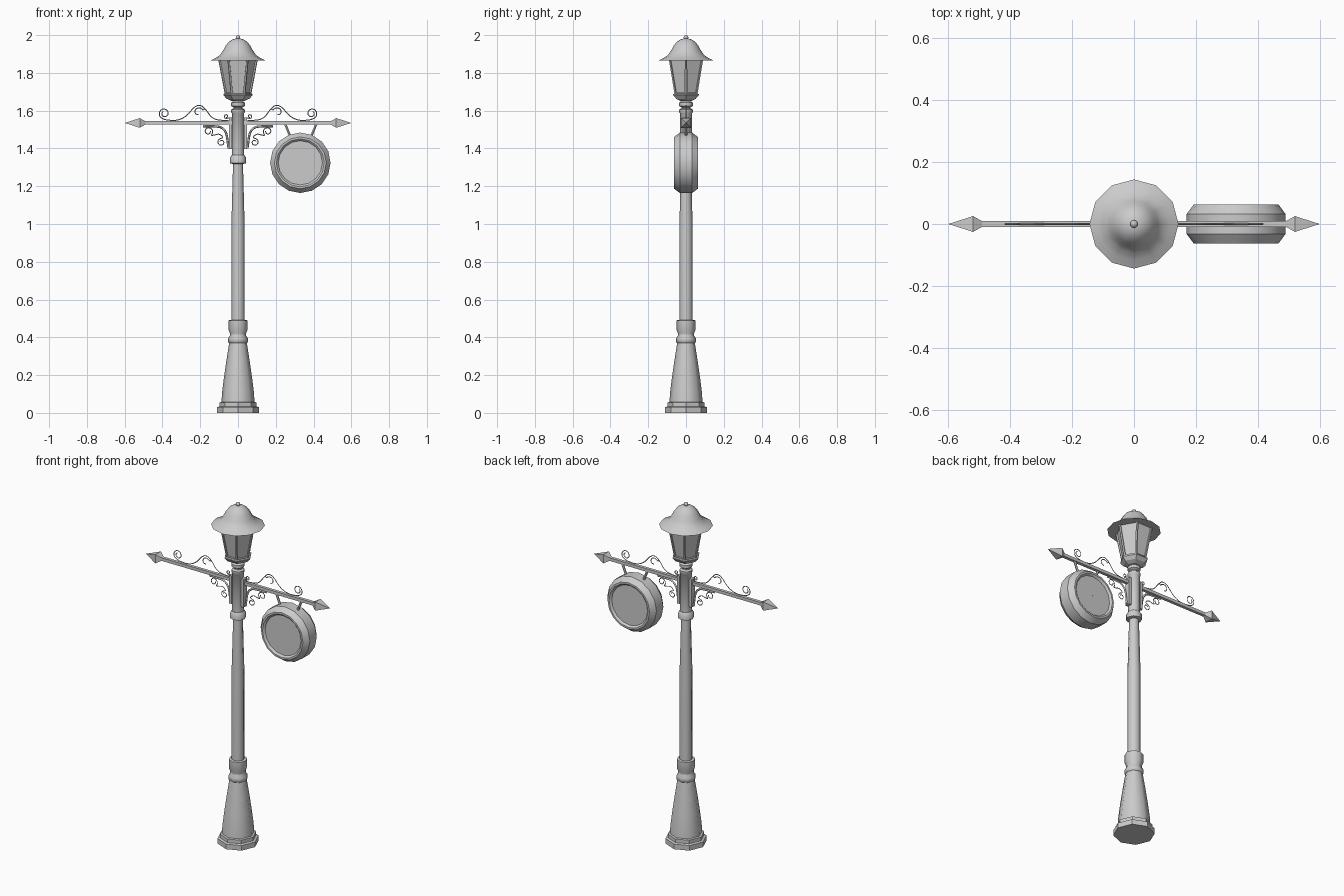
import bpy, bmesh, math
from mathutils import Vector, Matrix

if "Cube" in bpy.data.objects:
    bpy.data.objects.remove(bpy.data.objects["Cube"])

grey = bpy.data.materials.new("grey_metal")
grey.use_nodes = True
grey.diffuse_color = (0.6, 0.6, 0.6, 1)
grey.node_tree.nodes["Principled BSDF"].inputs["Base Color"].default_value = (0.6, 0.6, 0.6, 1)


def finish(name, bm, smooth=0):
    bmesh.ops.recalc_face_normals(bm, faces=bm.faces)
    mesh = bpy.data.meshes.new(name)
    bm.to_mesh(mesh)
    bm.free()
    mesh.materials.append(grey)
    ob = bpy.data.objects.new(name, mesh)
    bpy.context.collection.objects.link(ob)
    if smooth:
        bpy.ops.object.select_all(action='DESELECT')
        ob.select_set(True)
        bpy.context.view_layer.objects.active = ob
        bpy.ops.object.shade_smooth_by_angle(angle=math.radians(smooth))
    return ob


def lathe(name, profile, sides, smooth=0, matrix=None, turn=0.0):
    """Stack rings of (radius, height) and join them, capping both ends."""
    bm = bmesh.new()
    rings = []
    for r, h in profile:
        ring = []
        for i in range(sides):
            a = 2 * math.pi * i / sides + turn
            ring.append(bm.verts.new((r * math.cos(a), r * math.sin(a), h)))
        rings.append(ring)
    for low, high in zip(rings, rings[1:]):
        for i in range(sides):
            j = (i + 1) % sides
            bm.faces.new((low[i], low[j], high[j], high[i]))
    bm.faces.new(rings[0])
    bm.faces.new(rings[-1])
    bmesh.ops.remove_doubles(bm, verts=bm.verts, dist=0.0002)
    if matrix:
        bm.transform(matrix)
    return finish(name, bm, smooth)


def box(name, centre, size):
    bm = bmesh.new()
    bmesh.ops.create_cube(bm, size=1)
    bm.transform(Matrix.Translation(centre) @ Matrix.Diagonal((*size, 1)))
    return finish(name, bm)


def rod(name, a, b, r):
    a, b = Vector(a), Vector(b)
    m = Matrix.Translation(a) @ (b - a).to_track_quat('Z', 'Y').to_matrix().to_4x4()
    return lathe(name, [(r, 0), (r, (b - a).length)], 6, 40, m)


def strip(name, points, side, r):
    """Thin wrought-iron bar through (x, z) points."""
    curve = bpy.data.curves.new(name, 'CURVE')
    curve.dimensions = '3D'
    curve.bevel_depth = r
    curve.bevel_resolution = 0
    curve.resolution_u = 4
    curve.use_fill_caps = True
    sp = curve.splines.new('NURBS')
    sp.points.add(len(points) - 1)
    for p, (x, z) in zip(sp.points, points):
        p.co = (side * x, 0, z, 1)
    sp.use_endpoint_u = True
    sp.order_u = 3
    curve.materials.append(grey)
    ob = bpy.data.objects.new(name, curve)
    bpy.context.collection.objects.link(ob)


def curl(cx, cz, r, start, turns):
    """Spiral points winding inwards from angle start (degrees)."""
    n = int(abs(turns) * 10)
    pts = []
    for i in range(n + 1):
        a = math.radians(start) + 2 * math.pi * turns * i / n
        k = r * (1 - 0.6 * i / n)
        pts.append((cx + k * math.cos(a), cz + k * math.sin(a)))
    return pts


# Post: stepped plinth, flared foot, collars, tapering shaft
lathe("plinth", [(.111, 0), (.111, .03), (.098, .034), (.098, .055), (.088, .058)], 8, 30)
lathe("flared_foot", [(.088, .055), (.084, .11), (.074, .19), (.061, .28), (.047, .37)], 8, 50)
lathe("lower_collar", [(.045, .368), (.052, .374), (.052, .395), (.042, .41), (.042, .42),
                       (.05, .44), (.05, .49), (.035, .492)], 8, 50)
lathe("shaft", [(.035, .48), (.035, 1.0), (.026, 1.33)], 8, 50)
lathe("upper_collar", [(.028, 1.318), (.043, 1.322), (.043, 1.352), (.034, 1.364)], 8, 50)
lathe("upper_post", [(.032, 1.355), (.032, 1.585), (.036, 1.59), (.036, 1.605), (.025, 1.612),
                     (.025, 1.618), (.036, 1.625), (.036, 1.642), (.024, 1.65), (.024, 1.67)], 8, 50)

# Lantern: six-sided body with recessed panes
lathe("lantern_base", [(.035, 1.652), (.06, 1.663), (.078, 1.682), (.078, 1.688), (.064, 1.694)], 6)
bm = bmesh.new()
bmesh.ops.create_cone(bm, cap_ends=True, segments=6, radius1=.07, radius2=.106, depth=.19,
                      matrix=Matrix.Translation((0, 0, 1.782)) @ Matrix.Rotation(math.pi / 6, 4, 'Z'))
if max(v.co.x for v in bm.verts) < .1:
    bm.transform(Matrix.Rotation(math.pi / 6, 4, 'Z'))
bm.normal_update()
panes = [f for f in bm.faces if abs(f.normal.z) < .7]
bmesh.ops.inset_individual(bm, faces=panes, thickness=.011, depth=0)
bmesh.ops.inset_individual(bm, faces=panes, thickness=.0005, depth=-.008)
finish("lantern_body", bm)
lathe("lantern_hood", [(.085, 1.868), (.144, 1.866), (.118, 1.88), (.094, 1.896), (.078, 1.92),
                       (.066, 1.943), (.05, 1.964), (.03, 1.977), (.012, 1.982)], 12, 50)
bm = bmesh.new()
bmesh.ops.create_uvsphere(bm, u_segments=10, v_segments=8, radius=.0125,
                          matrix=Matrix.Translation((0, 0, 1.9875)))
finish("hood_ball", bm, 50)

# Crossbar
box("crossbar", (0, 0, 1.535), (1.0, .018, .018))

# Mirrored ironwork
upper_scroll = (curl(.21, 1.592, .034, 270, -1.0)[::-1][:8]
                + [(.175, 1.615), (.205, 1.632), (.235, 1.618), (.27, 1.572), (.32, 1.547), (.38, 1.55)]
                + curl(.39, 1.585, .03, -50, 1.3))
inner_wave = [(.05, 1.548), (.1, 1.548), (.14, 1.562), (.165, 1.6), (.185, 1.62)]
lower_scroll = (curl(.157, 1.49, .026, 240, -1.2)[::-1] + [(.12, 1.472), (.1, 1.478), (.08, 1.462)]
                + curl(.088, 1.433, .022, 100, -1.2))
brace = [(.185, 1.518), (.12, 1.518), (.085, 1.512), (.062, 1.485), (.055, 1.44), (.05, 1.4)]
for side, word in ((1, "left"), (-1, "right")):
    turn = Matrix.Translation((side * .49, 0, 1.535)) @ Matrix.Rotation(side * math.pi / 2, 4, 'Y')
    lathe(word + "_finial", [(.012, 0), (.036, .03), (.0, .11)], 4, 0, turn, math.pi / 4)
    strip(word + "_upper_scroll", upper_scroll, side, .0026)
    strip(word + "_inner_wave", inner_wave, side, .0026)
    strip(word + "_lower_scroll", lower_scroll, side, .0026)
    strip(word + "_small_curl", [(.035, 1.56)] + curl(.062, 1.57, .013, 220, 1.2), side, .0026)
    strip(word + "_brace", brace, side, .006)
    box(word + "_bracket_plate", (side * .039, 0, 1.48), (.016, .03, .165))

# Hanging round sign, recessed on both faces, with two hangers
half = [(.0, .052), (.117, .052), (.121, .058), (.127, .063), (.137, .063), (.16, .032)]
profile = half + [(r, -h) for r, h in reversed(half)]
hang = Matrix.Translation((.33, 0, 1.324)) @ Matrix.Rotation(math.pi / 2, 4, 'X')


def ring_body(name):
    bm = bmesh.new()
    prev = [bm.verts.new((max(r, .001), 0, h)) for r, h in profile]
    edges = [bm.edges.new(p) for p in zip(prev, prev[1:])]
    bmesh.ops.spin(bm, geom=prev + edges, cent=(0, 0, 0), axis=(0, 0, 1),
                   angle=2 * math.pi, steps=16, use_merge=True)
    bmesh.ops.remove_doubles(bm, verts=bm.verts, dist=.0015)
    bm.transform(hang)
    return finish(name, bm, 30)


ring_body("round_sign")
rod("inner_hanger", (.25, 0, 1.53), (.278, 0, 1.46), .007)
rod("outer_hanger", (.415, 0, 1.53), (.386, 0, 1.46), .007)
